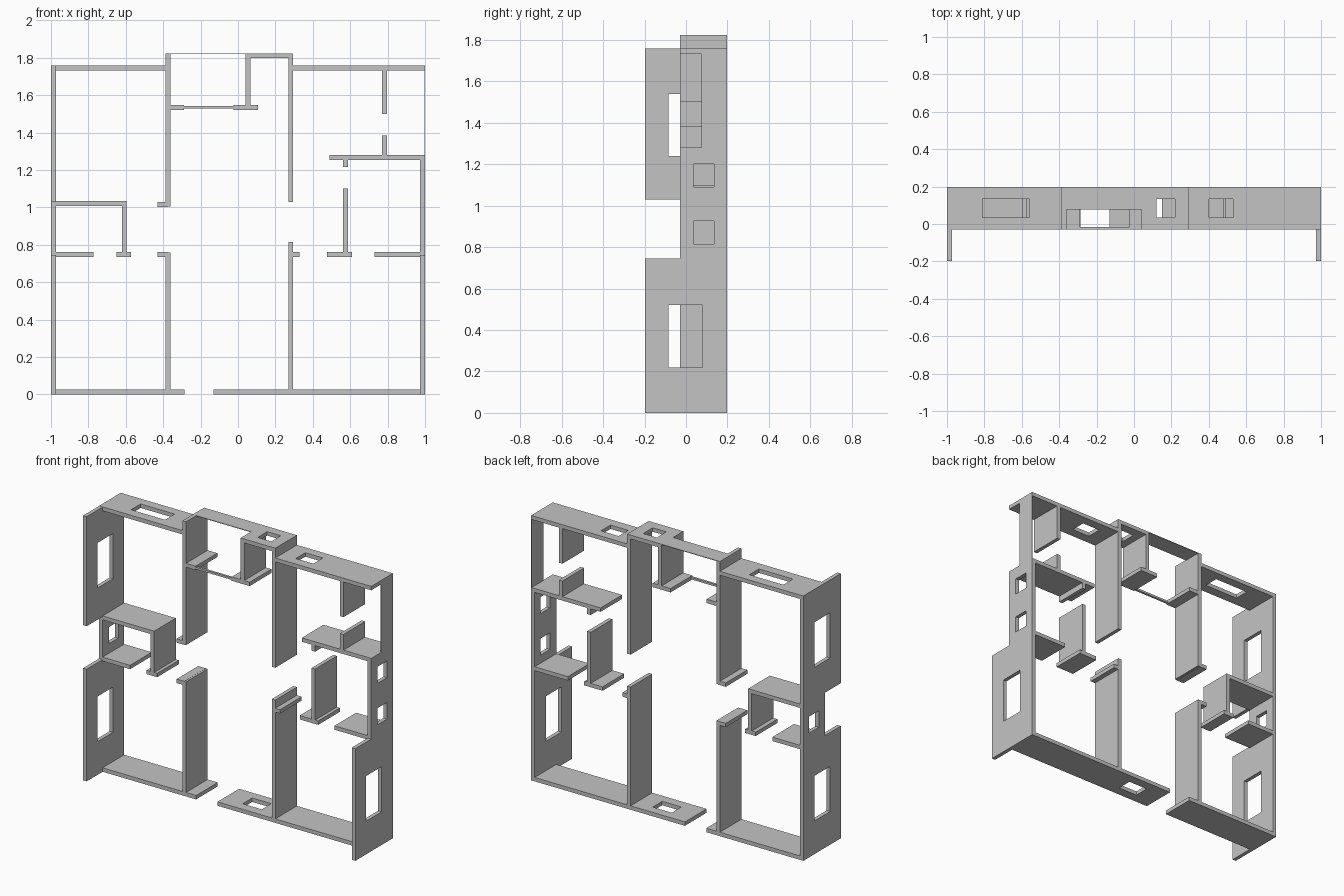
import bpy
import bmesh

THICK = 0.026            # wall thickness
FRONT, BACK = -0.03, 0.197   # depth of a standard wall
DEEP = -0.197            # front edge of the projecting side walls
SMALL = (0.035, 0.135)   # depth range of small windows
LARGE = (-0.085, 0.08)   # depth range of large windows

# Main plan lines
LEFT, RIGHT = -0.987, 0.987
HALL_A, HALL_B = -0.374, 0.282
BOTTOM, MIDDLE, TOP = 0.013, 0.748, 1.746

old = bpy.data.objects.get("Cube")
if old:
    bpy.data.objects.remove(old, do_unlink=True)

grey = bpy.data.materials.new("wall grey")
grey.use_nodes = True
colour = (0.55, 0.55, 0.55, 1)
grey.diffuse_color = colour
grey.node_tree.nodes["Principled BSDF"].inputs["Base Color"].default_value = colour


def rect(a0, a1, y0, y1):
    return [(a0, y0), (a1, y0), (a1, y1), (a0, y1)]


def panel(name, along, line, start, end, front=FRONT, back=BACK,
          window=None, depth=SMALL, thick=THICK):
    """Flat panel running along x or z, with an optional rectangular window."""
    bm = bmesh.new()

    def ring(corners, offset):
        across = line + offset
        return [bm.verts.new((a, y, across) if along == "x" else (across, y, a))
                for a, y in corners]

    outer = [ring(rect(start, end, front, back), s * thick / 2) for s in (-1, 1)]
    inner = None
    if window:
        inner = [ring(rect(*window, *depth), s * thick / 2) for s in (-1, 1)]
    for side in range(2):
        if not inner:
            bm.faces.new(outer[side])
    for i in range(4):
        j = (i + 1) % 4
        bm.faces.new((outer[0][i], outer[0][j], outer[1][j], outer[1][i]))
        if inner:
            bm.faces.new((inner[0][i], inner[0][j], inner[1][j], inner[1][i]))
            for side in range(2):
                o, n = outer[side], inner[side]
                bm.faces.new((o[i], o[j], n[j], n[i]))
    bmesh.ops.recalc_face_normals(bm, faces=bm.faces)
    mesh = bpy.data.meshes.new(name)
    bm.to_mesh(mesh)
    bm.free()
    mesh.materials.append(grey)
    obj = bpy.data.objects.new(name, mesh)
    bpy.context.collection.objects.link(obj)
    return obj


def across(name, z, x0, x1, **options):
    return panel(name, "x", z, x0, x1, **options)


def upright(name, x, z0, z1, **options):
    return panel(name, "z", x, z0, z1, **options)


# Outer side walls: deep panels with large windows, shallow ones with small windows
for side, x in (("left", RIGHT), ("right", LEFT)):
    upright(side + "_lower_side_wall", x, 0, 0.745, front=DEEP,
            window=(0.22, 0.52), depth=LARGE)
upright("right_upper_side_wall", LEFT, 1.03, 1.758, front=DEEP,
        window=(1.24, 1.54), depth=LARGE)
upright("right_bath_side_wall", LEFT, 0.745, 1.03, window=(0.825, 0.935))
upright("left_bath_side_wall", RIGHT, 0.745, 1.01, window=(0.815, 0.925))
upright("left_laundry_side_wall", RIGHT, 1.01, 1.28, window=(1.09, 1.2))

# Bottom edge with entrance gap
across("bottom_wall_right", BOTTOM, -1, -0.287)
across("bottom_wall_entry", BOTTOM, -0.13, 0.295, window=(0.01, 0.15))
across("bottom_wall_left", BOTTOM, 0.295, 1)

# Top edge and raised closet
across("top_wall_right", TOP, -1, HALL_A, window=(-0.81, -0.56))
across("top_wall_left", TOP, HALL_B, 1, window=(0.4, 0.53))
across("closet_top", 1.811, 0.041, 0.295, window=(0.12, 0.22))
upright("closet_side", 0.054, 1.535, 1.82)

# Long hall walls
for name, x, low, high in (("hall_wall_right", HALL_A, 0.76, 1.005),
                           ("hall_wall_left", HALL_B, 0.815, 1.03)):
    upright(name + "_lower", x, 0, low)
    upright(name + "_upper", x, high, 1.824)
across("hall_stub_upper", 1.016, -0.43, HALL_A)
across("hall_stub_lower", MIDDLE, -0.43, HALL_A)
across("hall_stub_left", MIDDLE, HALL_B, 0.33)

# Right-hand small room
across("right_bath_top", 1.022, -1, -0.595)
upright("right_bath_inner", -0.608, MIDDLE, 1.03)
across("right_bath_base", MIDDLE, -1, -0.772)
across("right_bath_foot", MIDDLE, -0.65, -0.573)

# Left-hand small rooms
across("left_bath_top", 1.268, 0.49, 1)
across("left_bath_base", MIDDLE, 0.73, 1)
across("left_bath_foot", MIDDLE, 0.475, 0.61)
upright("left_bath_inner", 0.575, MIDDLE, 1.1)
upright("left_bath_nib", 0.575, 1.215, 1.268)
upright("left_store_lower", 0.783, 1.268, 1.385)
upright("left_store_upper", 0.783, 1.5, TOP)

# Balcony doorway: end stubs and slim lintel
across("doorway_stub_right", 1.535, HALL_A, -0.29)
across("doorway_stub_left", 1.535, -0.025, 0.107)
across("doorway_lintel", 1.535, -0.29, -0.025, back=-0.015, thick=0.014)

# Thin balcony railings
across("top_railing", 1.822, HALL_A, 0.045, front=0.078, thick=0.004)
upright("side_railing", 0.998, 1.28, 1.74, front=0.075, thick=0.004)
